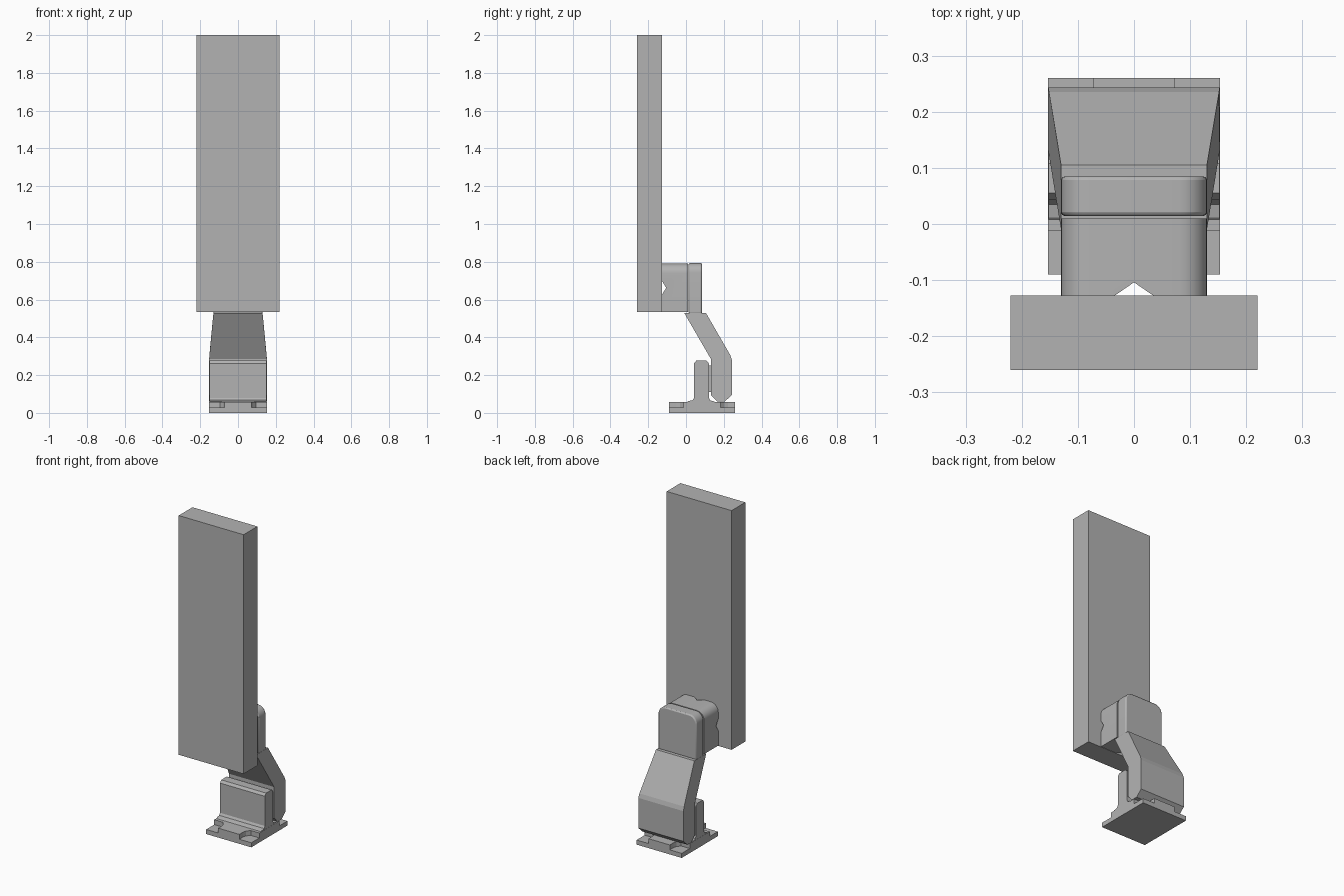
import bpy, bmesh, math
from mathutils import Vector

if "Cube" in bpy.data.objects:
    bpy.data.objects.remove(bpy.data.objects["Cube"], do_unlink=True)

grey = bpy.data.materials.new("plain grey")
grey.use_nodes = True
grey.diffuse_color = (0.45, 0.45, 0.45, 1)
grey.node_tree.nodes["Principled BSDF"].inputs["Base Color"].default_value = (0.45, 0.45, 0.45, 1)


def prism(name, profile, axis, lo, hi, shape=None):
    """Extrude a closed 2D profile along an axis; shape() may move each point."""
    place = {"x": lambda p, t: (t, p[0], p[1]),
             "y": lambda p, t: (p[0], t, p[1]),
             "z": lambda p, t: (p[0], p[1], t)}[axis]
    bm = bmesh.new()
    rings = []
    for t in (lo, hi):
        pts = [Vector(place(p, t)) for p in profile]
        rings.append([bm.verts.new(shape(v) if shape else v) for v in pts])
        bm.faces.new(rings[-1])
    n = len(profile)
    for i in range(n):
        j = (i + 1) % n
        bm.faces.new((rings[0][i], rings[0][j], rings[1][j], rings[1][i]))
    bmesh.ops.recalc_face_normals(bm, faces=bm.faces)
    mesh = bpy.data.meshes.new(name)
    bm.to_mesh(mesh)
    bm.free()
    mesh.materials.append(grey)
    obj = bpy.data.objects.new(name, mesh)
    bpy.context.collection.objects.link(obj)
    return obj


def activate(obj):
    bpy.ops.object.select_all(action="DESELECT")
    obj.select_set(True)
    bpy.context.view_layer.objects.active = obj


def cut(obj, cutter):
    mod = obj.modifiers.new("cut", "BOOLEAN")
    mod.operation, mod.solver, mod.object = "DIFFERENCE", "EXACT", cutter
    activate(obj)
    bpy.ops.object.modifier_apply(modifier=mod.name)
    bpy.data.objects.remove(cutter, do_unlink=True)


def smooth(obj):
    activate(obj)
    bpy.ops.object.shade_smooth_by_angle(angle=math.radians(35))


def rect(x0, x1, y0, y1):
    return [(x0, y0), (x1, y0), (x1, y1), (x0, y1)]


def arch(half, bottom, top, radius, steps=8):
    """Rectangle with rounded top corners."""
    pts = [(-half, bottom), (half, bottom)]
    for cx, start in ((half - radius, 0), (radius - half, 90)):
        for i in range(steps + 1):
            a = math.radians(start + 90 * i / steps)
            pts.append((cx + radius * math.cos(a), top - radius + radius * math.sin(a)))
    return pts


# Tall panel
prism("panel", rect(-0.22, 0.22, -0.26, -0.127), "z", 0.533, 2.0)

# Clamp block with crossing V grooves against the panel
block = prism("clamp_block", arch(0.13, 0.535, 0.79, 0.05), "y", -0.127, 0.01)
cut(block, prism("groove_cutter", [(-0.035, -0.128), (0.035, -0.128), (0, -0.104)], "z", 0.5, 0.85))
cut(block, prism("groove_cutter", [(-0.128, 0.625), (-0.128, 0.7), (-0.105, 0.662)], "x", -0.2, 0.2))
smooth(block)

# Backing plate, softened at its rim
plate = prism("backing_plate", arch(0.13, 0.525, 0.793, 0.05), "y", 0.014, 0.085)
bevel = plate.modifiers.new("rim", "BEVEL")
bevel.width, bevel.segments, bevel.limit_method = 0.007, 2, "ANGLE"
bevel.angle_limit = math.radians(50)
smooth(plate)


# Cranked arm, widening downwards
def widen(v):
    t = min(max((0.53 - v.z) / 0.24, 0), 1)
    return Vector((v.x * (0.13 + 0.023 * t), v.y, v.z))


arm_side = [(-0.01, 0.53), (0.105, 0.53), (0.235, 0.305), (0.243, 0.28), (0.243, 0.095),
            (0.205, 0.06), (0.165, 0.06), (0.132, 0.095), (0.132, 0.285)]
prism("cranked_arm", arm_side, "x", -1, 1, widen)

# Foot upright with chamfered top and a fillet at its root
upright_side = [(0.0, 0.05), (0.012, 0.062), (0.035, 0.067), (0.043, 0.08), (0.043, 0.262),
                (0.055, 0.277), (0.108, 0.277), (0.121, 0.262), (0.121, 0.08),
                (0.127, 0.067), (0.15, 0.06), (0.15, 0.05)]
prism("foot_upright", upright_side, "x", -0.152, 0.152)
prism("joint_spacer", rect(0.115, 0.14, 0.11, 0.25), "x", -0.1, 0.1)

# Foot base with a recess at each corner
base = prism("foot_base", rect(-0.153, 0.153, -0.09, 0.26), "z", 0, 0.058)
for side in (-1, 1):
    for inner, outer in ((-0.012, -0.1), (0.182, 0.27)):
        c = 0.02 if inner > 0 else -0.02
        recess = [(side * 0.2, inner), (side * 0.095, inner), (side * 0.078, inner + c),
                  (side * 0.072, inner + 2 * c), (side * 0.072, outer), (side * 0.2, outer)]
        cut(base, prism("recess_cutter", recess, "z", 0.028, 0.1))
